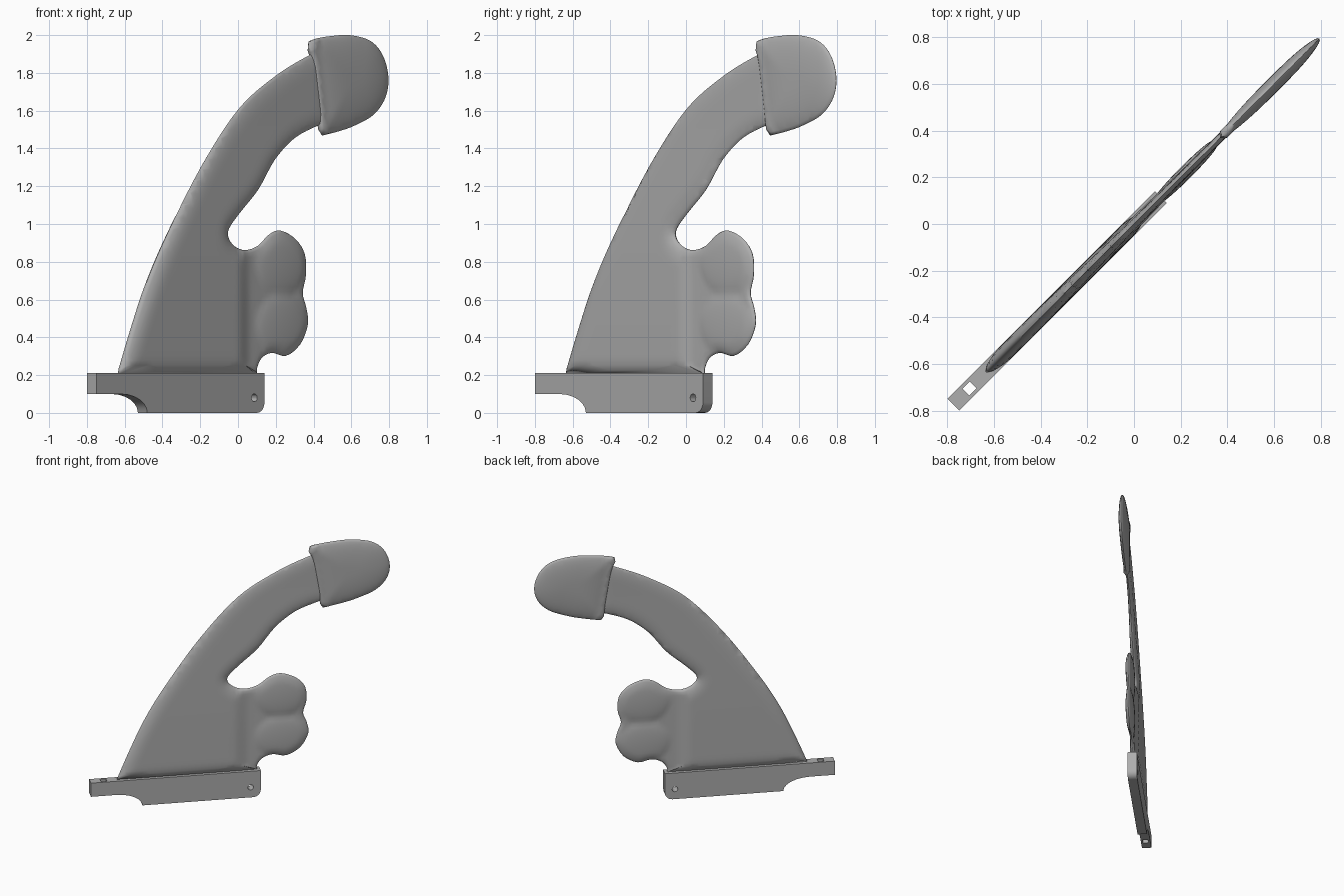
import bpy, bmesh, math
from mathutils import Vector
from mathutils.geometry import delaunay_2d_cdt, intersect_point_line

if "Cube" in bpy.data.objects:
    bpy.data.objects.remove(bpy.data.objects["Cube"])

R2 = math.sqrt(2)      # the flat fin stands on the x = y diagonal
TURN = math.radians(45)

grey = bpy.data.materials.new("grey")
grey.diffuse_color = (0.42, 0.42, 0.42, 1)
grey.use_nodes = True
grey.node_tree.nodes["Principled BSDF"].inputs["Base Color"].default_value = grey.diffuse_color


def make_object(name, bm, smooth=None):
    bmesh.ops.recalc_face_normals(bm, faces=bm.faces[:])
    me = bpy.data.meshes.new(name)
    bm.to_mesh(me)
    bm.free()
    me.materials.append(grey)
    ob = bpy.data.objects.new(name, me)
    bpy.context.collection.objects.link(ob)
    ob.rotation_euler.z = TURN
    if smooth:
        bpy.ops.object.select_all(action='DESELECT')
        ob.select_set(True)
        bpy.context.view_layer.objects.active = ob
        bpy.ops.object.shade_smooth_by_angle(angle=math.radians(smooth))
    return ob


def spline(pts, steps):
    """Open Catmull-Rom curve through the points."""
    p = [Vector(a) for a in pts]
    p = [2 * p[0] - p[1]] + p + [2 * p[-1] - p[-2]]
    out = []
    for i in range(1, len(p) - 2):
        a, b, c, d = p[i - 1:i + 3]
        for k in range(steps):
            t = k / steps
            out.append(0.5 * (2 * b + (c - a) * t + (2 * a - 5 * b + 4 * c - d) * t * t
                              + (3 * b - a - 3 * c + d) * t ** 3))
    return out + [p[-2]]


def smoothstep(a, b, x):
    t = min(1, max(0, (x - a) / (b - a)))
    return t * t * (3 - 2 * t)


def inflate(name, outline, half, step=0.026):
    """Double-sided pillow: half(x, z, distance to edge) gives the half thickness."""
    loop = [Vector((p.x * R2, p.y)) for p in outline]
    n = len(loop)
    segs = [(loop[i], loop[(i + 1) % n]) for i in range(n)]

    def dist(q):
        best = 9
        for a, b in segs:
            c, t = intersect_point_line(q, a, b)
            c = a.lerp(b, min(1, max(0, t)))
            best = min(best, (q - c.xy).length)
        return best

    def inside(q):
        hit = False
        for a, b in segs:
            if (a.y > q.y) != (b.y > q.y) and q.x < (b.x - a.x) * (q.y - a.y) / (b.y - a.y) + a.x:
                hit = not hit
        return hit

    pts = list(loop)
    # rings close to the edge keep the rounding crisp
    for d in (0.005, 0.016):
        for i in range(n):
            tan = (loop[(i + 1) % n] - loop[i - 1]).normalized()
            for side in (1, -1):
                q = loop[i] + Vector((-tan.y, tan.x)) * d * side
                if inside(q) and dist(q) > d * 0.9:
                    pts.append(q)
    x0, x1 = min(p.x for p in loop), max(p.x for p in loop)
    z0, z1 = min(p.y for p in loop), max(p.y for p in loop)
    for i in range(int((x1 - x0) / step) + 1):
        for j in range(int((z1 - z0) / step) + 1):
            q = Vector((x0 + (i + 0.5 * (j % 2)) * step, z0 + j * step))
            if inside(q) and dist(q) > 0.026:
                pts.append(q)
    res = delaunay_2d_cdt(pts, [(i, (i + 1) % n) for i in range(n)], [], 1, 1e-5)
    bm = bmesh.new()
    front, back = [], []
    for q in res[0]:
        d = dist(q)
        h = 0 if d < 1e-4 else half(q.x / R2, q.y, d)
        front.append(bm.verts.new((q.x, -h, q.y)))
        back.append(front[-1] if h == 0 else bm.verts.new((q.x, h, q.y)))
    for f in res[2]:
        bm.faces.new([front[i] for i in f])
        if any(front[i] != back[i] for i in f):
            bm.faces.new([back[i] for i in reversed(f)])
    return make_object(name, bm, 50)


def edge_round(d, w):
    return math.sqrt(max(0, 1 - (1 - min(1, d / w)) ** 2))


# Fin blade with the two-lobed rear tab
leading = spline([(-.638, .20), (-.57, .43), (-.49, .675), (-.385, .925), (-.2, 1.295),
                  (0, 1.605), (.2, 1.785), (.38, 1.895), (.45, 1.92)], 6)
trailing = spline([(.47, 1.54), (.42, 1.52), (.30, 1.455), (.195, 1.34), (.105, 1.18), (.01, 1.06),
                   (-.05, .975), (-.052, .925), (-.015, .88), (.04, .862), (.105, .885),
                   (.165, .945), (.225, .965), (.305, .92), (.352, .84), (.358, .73),
                   (.341, .635), (.36, .557), (.368, .467), (.327, .36), (.253, .302),
                   (.18, .318), (.127, .292), (.10, .24), (.10, .20)], 4)


def blade_half(x, z, d):
    core = 0.035 - 0.019 * smoothstep(0.5, 1.85, z)
    web = 0.014
    if z < 1.0:   # thin web behind the blade
        core = web + (core - web) * (1 - smoothstep(-0.03, 0.06, x))
    h = core * edge_round(d, 0.10 if x < 0.0 or z > 1 else 0.03)
    for cz in (0.79, 0.465):
        r = math.hypot((x - 0.222) / 0.15, (z - cz) / 0.18)
        if r < 1:
            h = max(h, 0.030 * (1 - r * r) ** 0.4 * edge_round(d, 0.06))
    if z < 0.24 and x < 0.06:      # blunt foot, hidden in the base
        h = max(h, 0.02 * edge_round(d, 0.03))
    return h


inflate("fin_blade", leading + trailing, blade_half)

# Rounded tip cap with a raised rim
cap = spline([(.375, 1.968), (.42, 1.983), (.485, 1.994), (.59, 2.0), (.70, 1.97), (.765, 1.895),
              (.795, 1.78), (.78, 1.67), (.72, 1.58), (.615, 1.52), (.53, 1.49), (.445, 1.468)], 5)
rim = spline([(.43, 1.50), (.418, 1.62), (.402, 1.76), (.388, 1.87), (.37, 1.93)], 5)


def cap_half(x, z, d):
    from_rim = x - (0.43 - (z - 1.5) * 0.13)
    lens = 0.032 * edge_round(d, 0.22)
    ridge = 0.021 * edge_round(d, 0.02) * (1 - smoothstep(0.03, 0.09, from_rim))
    return max(lens, ridge)


inflate("tip_cap", cap + rim, cap_half)

# Base block: profile extruded across its thickness
profile = [(-.775, .21), (-.775, .10), (-.645, .10)]
profile += [(-.645 + .14 * math.sin(a), .0 + .10 * math.cos(a))
            for a in (math.radians(k * 15) for k in range(1, 7))]
profile += [(.115 - .04 + .04 * math.sin(a), .056 - .056 * math.cos(a))
            for a in (math.radians(k * 15) for k in range(0, 7))]
profile += [(.115, .21)]
bm = bmesh.new()
face = bm.faces.new([bm.verts.new((x * R2, -.0354, z)) for x, z in profile])
ext = bmesh.ops.extrude_face_region(bm, geom=[face])
bmesh.ops.translate(bm, vec=(0, .0708, 0),
                    verts=[v for v in ext["geom"] if isinstance(v, bmesh.types.BMVert)])
base = make_object("base_block", bm, 30)

# Cutters: square screw slot and round pin hole
bm = bmesh.new()
bmesh.ops.create_cube(bm, size=1)
bmesh.ops.scale(bm, vec=(.044, .042, .4), verts=bm.verts[:])
bmesh.ops.translate(bm, vec=(-.705 * R2, 0, .15), verts=bm.verts[:])
slot = make_object("slot_cutter", bm)
bm = bmesh.new()
bmesh.ops.create_cone(bm, segments=20, radius1=.021, radius2=.021, depth=.3, cap_ends=True)
for v in bm.verts:
    v.co = (v.co.x + .062 * R2, v.co.z, v.co.y + .08)
pin = make_object("pin_cutter", bm)
for cutter in (slot, pin):
    cutter.hide_render = True
    cutter.hide_set(True)
    mod = base.modifiers.new(cutter.name, 'BOOLEAN')
    mod.operation = 'DIFFERENCE'
    mod.solver = 'EXACT'
    mod.object = cutter
